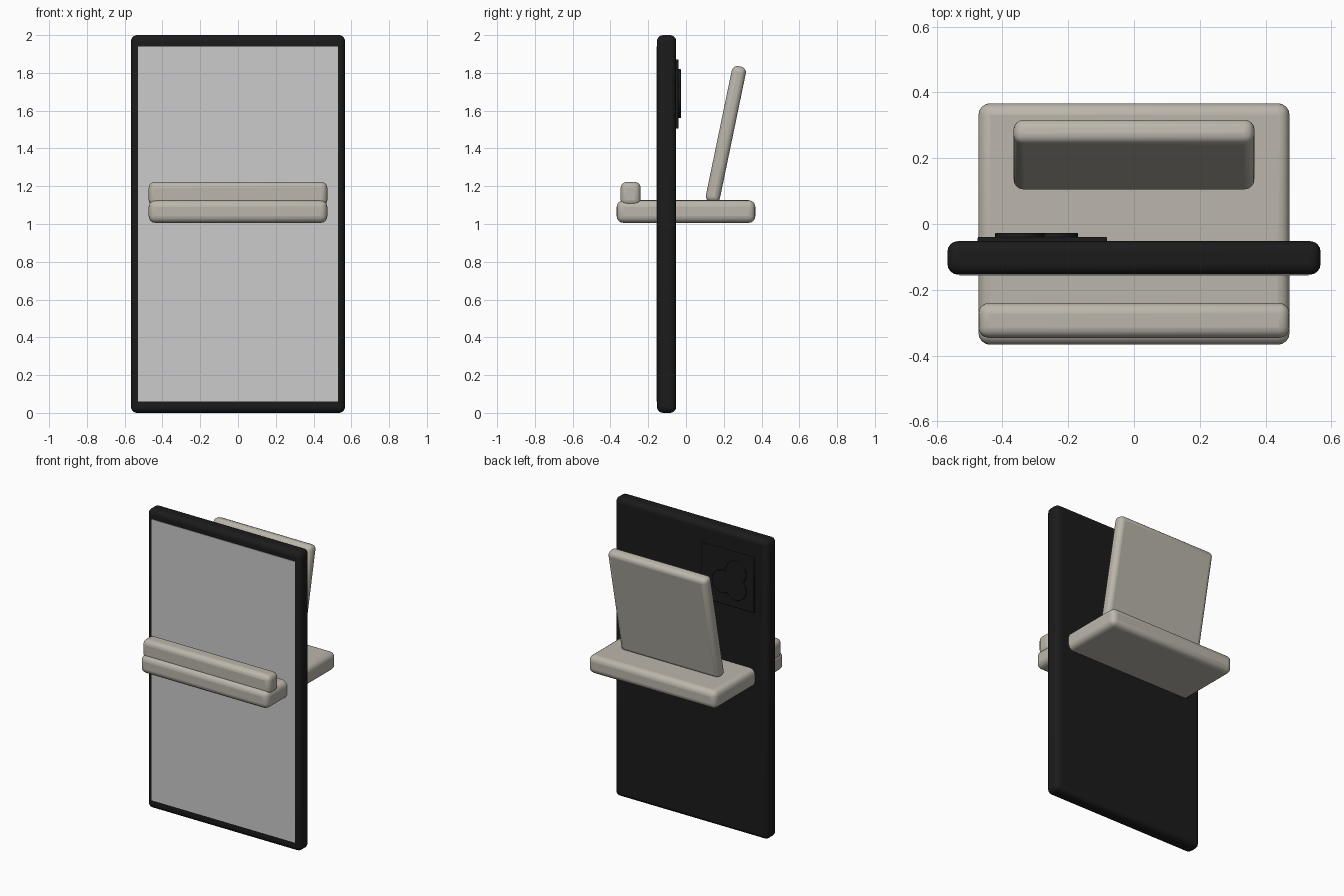
import bpy, math

if "Cube" in bpy.data.objects:
    bpy.data.objects.remove(bpy.data.objects["Cube"])


def material(name, rgb):
    m = bpy.data.materials.new(name)
    m.diffuse_color = (*rgb, 1.0)
    m.use_nodes = True
    m.node_tree.nodes["Principled BSDF"].inputs["Base Color"].default_value = m.diffuse_color
    return m


BLACK = material("matte black", (0.011, 0.011, 0.011))
SCREEN = material("screen grey", (0.60, 0.60, 0.60))
BEIGE = material("warm beige", (0.50, 0.47, 0.41))


def finish(ob, name, mat, bevel, segments):
    ob.name = name
    ob.data.materials.append(mat)
    if bevel:
        mod = ob.modifiers.new("rounding", 'BEVEL')
        mod.width = bevel
        mod.segments = segments
        mod.limit_method = 'ANGLE'
    bpy.ops.object.shade_smooth_by_angle(angle=math.radians(40))
    return ob


def box(name, lo, hi, mat, bevel=0.0, segments=4, tilt=0.0):
    centre = [(a + b) / 2 for a, b in zip(lo, hi)]
    bpy.ops.mesh.primitive_cube_add(size=1, location=centre)
    ob = bpy.context.object
    ob.scale = [b - a for a, b in zip(lo, hi)]
    bpy.ops.object.transform_apply(location=False, rotation=False, scale=True)
    ob.rotation_euler.x = tilt
    return finish(ob, name, mat, bevel, segments)


def disc(name, x, z, y0, y1, radius, mat):
    bpy.ops.mesh.primitive_cylinder_add(vertices=40, radius=radius, depth=y1 - y0,
                                        location=(x, (y0 + y1) / 2, z),
                                        rotation=(math.pi / 2, 0, 0))
    return finish(bpy.context.object, name, mat, 0.003, 2)


# Phone body and screen
box("phone_body", (-0.567, -0.154, 0), (0.567, -0.052, 2), BLACK, 0.032)
box("screen", (-0.53, -0.157, 0.06), (0.53, -0.150, 1.94), SCREEN)

# Camera plate with three lenses on the back
box("camera_plate", (-0.475, -0.06, 1.505), (-0.082, -0.039, 1.872), BLACK, 0.004, 2)
for i, (x, z) in enumerate([(-0.347, 1.745), (-0.347, 1.635), (-0.245, 1.66)]):
    disc(f"lens_{i + 1}", x, z, -0.045, -0.027, 0.075, BLACK)

# Stand: base shelf, front lip and leaning back rest
box("stand_base", (-0.473, -0.367, 1.006), (0.473, 0.367, 1.126), BEIGE, 0.036)
box("stand_lip", (-0.473, -0.346, 1.096), (0.473, -0.240, 1.223), BEIGE, 0.032)
box("back_rest", (-0.366, 0.173, 1.108), (0.366, 0.249, 1.842), BEIGE, 0.03,
    tilt=-math.radians(11.7))
